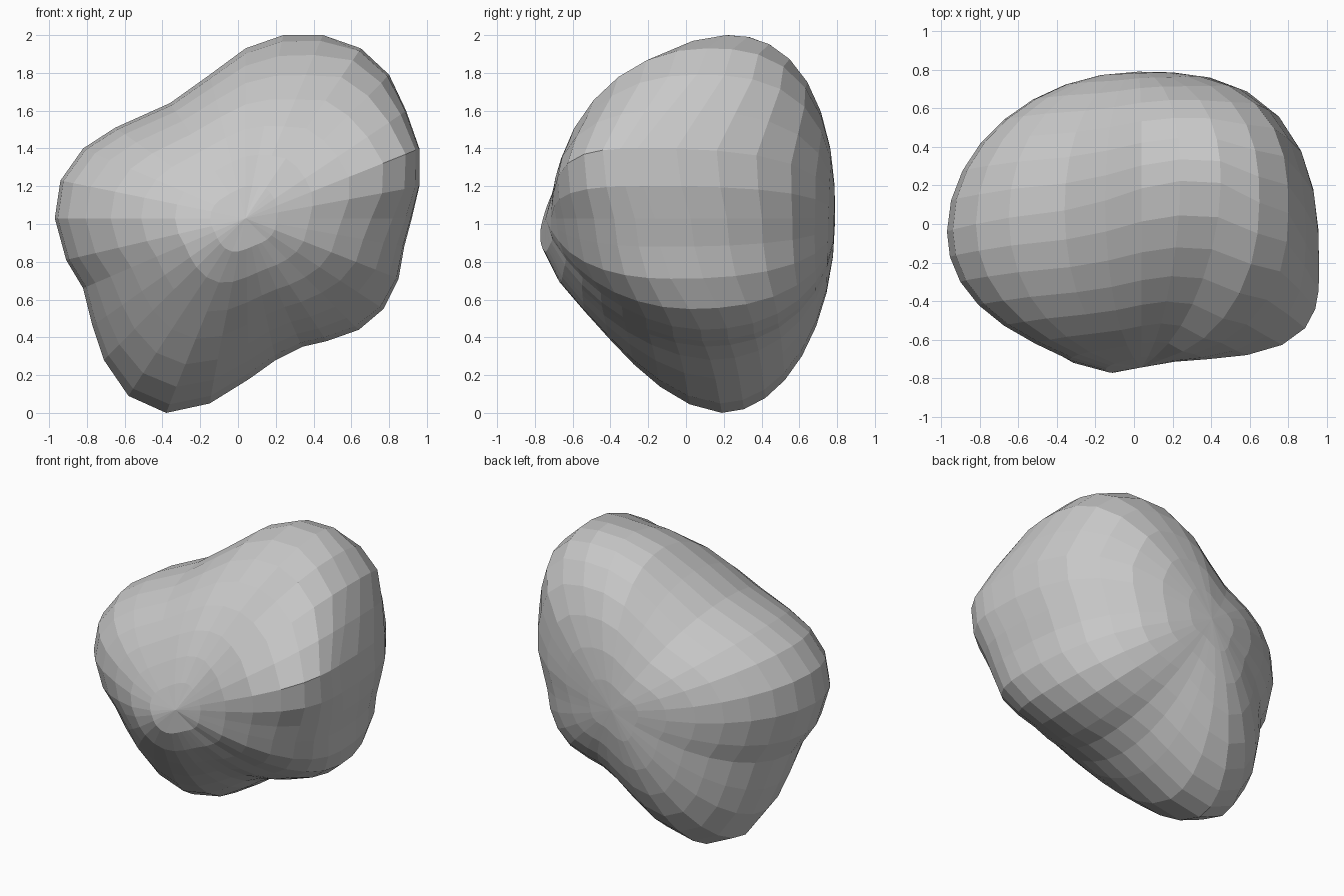
import bpy, bmesh, math

if "Cube" in bpy.data.objects:
    bpy.data.objects.remove(bpy.data.objects["Cube"])

# Widest contour of the boulder, as (x, z) going round the front face
CONTOUR = [(.92, 1.03), (.96, 1.2), (.96, 1.4), (.89, 1.6), (.8, 1.79), (.65, 1.93),
           (.45, 2), (.24, 2), (.04, 1.93), (-.15, 1.79), (-.36, 1.64), (-.65, 1.51),
           (-.82, 1.4), (-.94, 1.23), (-.97, 1.03), (-.91, .81), (-.82, .66),
           (-.77, .46), (-.71, .28), (-.58, .09), (-.38, 0), (-.15, .05), (.06, .18),
           (.2, .28), (.34, .35), (.47, .38), (.64, .44), (.77, .55), (.85, .71), (.88, .88)]

# Side shape by angle: depth of the widest point, front fullness, back fullness
SIDES = [(-45, .08, 1.75, 2.2), (-8, -.14, 2.4, 2.5), (20, -.26, 3.6, 2.75),
         (45, .06, 2.5, 2.75), (70, .23, 1.75, 2.3), (120, .07, 1.9, 2.1),
         (180, -.04, 2.2, 1.95), (250, .19, 1.65, 2), (315, .08, 1.75, 2.2)]

RINGS = 16
POLE_Z = 1.03
MEAN_RADIUS = .85
FRONT_X, FRONT_Y = .04, -.705
BACK_X, BACK_Y = .02, .79


def side_shape(angle):
    """Blend the side settings smoothly between the listed angles."""
    for a, b in zip(SIDES, SIDES[1:]):
        if a[0] <= angle <= b[0]:
            t = (angle - a[0]) / (b[0] - a[0])
            t = t * t * (3 - 2 * t)
            return [u + (v - u) * t for u, v in zip(a[1:], b[1:])]


def surface_point(x, z, ring):
    """Point on the meridian that passes through contour point (x, z)."""
    angle = math.degrees(math.atan2(z - POLE_Z, x))
    if angle < SIDES[0][0]:
        angle += 360
    mid_y, front, back = side_shape(angle)
    phi = math.pi * ring / RINGS
    s, c = math.sin(phi), math.cos(phi)
    power, end_x, end_y = (front, FRONT_X, FRONT_Y) if c > 0 else (back, BACK_X, BACK_Y)
    reach = (s ** power + abs(c) ** power) ** (-1 / power)
    out = s * reach
    if c > 0:  # lobes fade into round rings towards the front pole
        out *= 1 + .5 * c * c * (MEAN_RADIUS / math.hypot(x, z - POLE_Z) - 1)
    px = x * out + end_x * (1 - s)
    pz = POLE_Z + (z - POLE_Z) * out
    py = mid_y + (end_y - mid_y) * abs(c) * reach
    if c > 0:  # low knob beside the front pole
        py -= .095 * math.exp(-((px + .15) ** 2 + (pz - .84) ** 2) / .08)
    return px, py, pz


# Boulder body: rings of faces between a front and a back pole
bm = bmesh.new()
rings = [[bm.verts.new(surface_point(x, z, r)) for x, z in CONTOUR] for r in range(1, RINGS)]
front_pole = bm.verts.new(surface_point(*CONTOUR[0], 0))
back_pole = bm.verts.new((BACK_X, BACK_Y, POLE_Z))
count = len(CONTOUR)
for i in range(count):
    j = (i + 1) % count
    bm.faces.new((front_pole, rings[0][i], rings[0][j]))
    bm.faces.new((back_pole, rings[-1][j], rings[-1][i]))
    for near, far in zip(rings, rings[1:]):
        bm.faces.new((near[i], far[i], far[j], near[j]))
bmesh.ops.recalc_face_normals(bm, faces=bm.faces)
mesh = bpy.data.meshes.new("boulder")
bm.to_mesh(mesh)
bm.free()

boulder = bpy.data.objects.new("boulder", mesh)
bpy.context.collection.objects.link(boulder)

# Stone colour
stone = bpy.data.materials.new("stone_grey")
stone.use_nodes = True
colour = (.58, .58, .58, 1)
stone.diffuse_color = colour
stone.node_tree.nodes["Principled BSDF"].inputs["Base Color"].default_value = colour
mesh.materials.append(stone)
